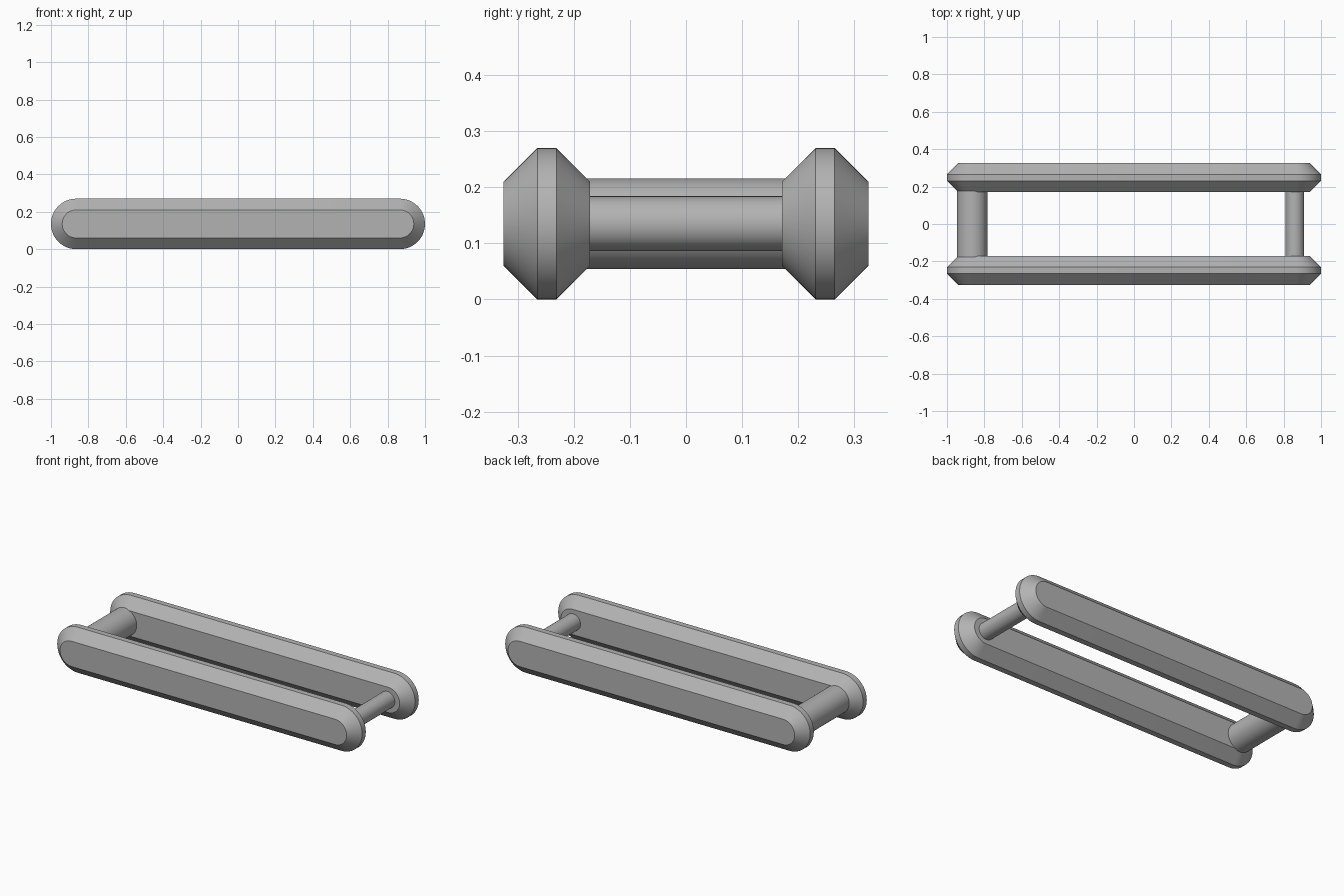
import bpy, bmesh
from math import pi, sin, cos, radians

cube = bpy.data.objects.get("Cube")
if cube:
    bpy.data.objects.remove(cube, do_unlink=True)

# Single plain metal colour
GREY = (0.45, 0.45, 0.45, 1)
metal = bpy.data.materials.new("grey_metal")
metal.use_nodes = True
metal.diffuse_color = GREY
metal.node_tree.nodes["Principled BSDF"].inputs["Base Color"].default_value = GREY

MID_Z = 0.135        # centre height of the link
END_X = 0.865        # centre of the rounded ends
ARC = 24             # steps in each half-round end


def finish(obj):
    obj.data.materials.append(metal)
    bpy.ops.object.select_all(action='DESELECT')
    obj.select_set(True)
    bpy.context.view_layer.objects.active = obj
    bpy.ops.object.shade_smooth_by_angle(angle=radians(30))


def stadium(radius):
    """Outline of a long bar with half-round ends, as (x, z) pairs."""
    pts = []
    for side in (1, -1):
        for i in range(ARC + 1):
            a = -pi / 2 + pi * i / ARC
            pts.append((side * (END_X + radius * cos(a)), MID_Z + side * radius * sin(a)))
    return pts


def side_plate(name, sections):
    """Loft stadium outlines along y to get a plate with bevelled rims."""
    bm = bmesh.new()
    rings = [[bm.verts.new((x, y, z)) for x, z in stadium(r)] for y, r in sections]
    for a, b in zip(rings, rings[1:]):
        for i in range(len(a)):
            j = (i + 1) % len(a)
            bm.faces.new((a[i], a[j], b[j], b[i]))
    bm.faces.new(rings[0])
    bm.faces.new(rings[-1])
    bmesh.ops.recalc_face_normals(bm, faces=bm.faces)
    mesh = bpy.data.meshes.new(name)
    bm.to_mesh(mesh)
    bm.free()
    obj = bpy.data.objects.new(name, mesh)
    bpy.context.collection.objects.link(obj)
    finish(obj)


def cross_pin(name, x, radius):
    bpy.ops.mesh.primitive_cylinder_add(vertices=48, radius=radius, depth=0.48,
                                        location=(x, 0, MID_Z), rotation=(pi / 2, 0, 0))
    obj = bpy.context.object
    obj.name = name
    finish(obj)


# Two bevelled side plates: (y, end radius) from outer face to inner face
PROFILE = [(0.325, 0.075), (0.265, 0.135), (0.231, 0.135), (0.171, 0.075)]
for name, s in (("front_plate", -1), ("back_plate", 1)):
    side_plate(name, [(s * y, r) for y, r in PROFILE])

# Thick and thin pins joining the plates
cross_pin("thick_pin", -END_X, 0.081)
cross_pin("thin_pin", 0.86, 0.049)
